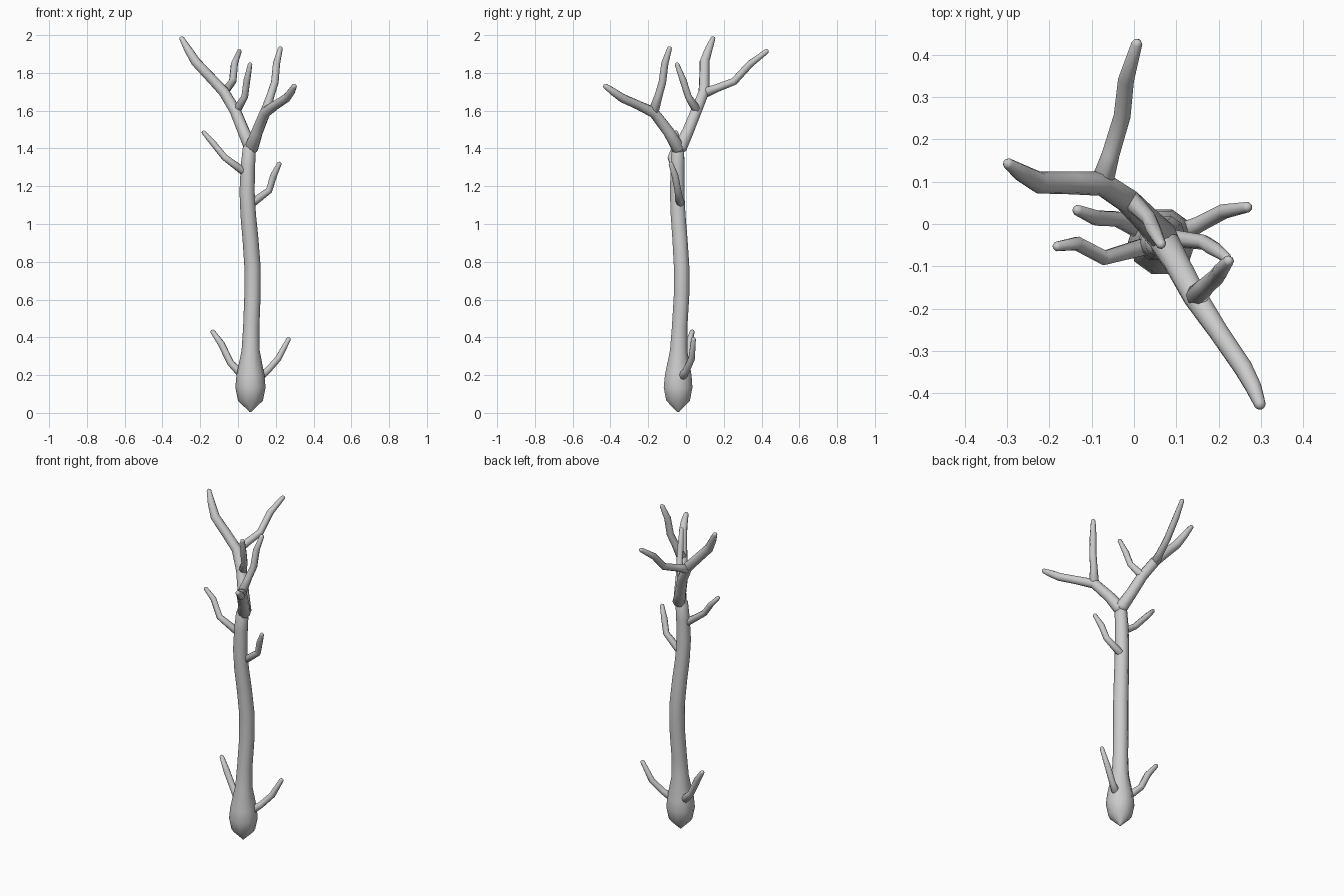
import bpy, bmesh, math
from mathutils import Vector


def tube(name, pts, sides=10, start_cap=0.6, end_cap=0.9):
    """Skin a path of (x, y, z, radius) with round rings and domed ends."""
    P = [Vector(p[:3]) for p in pts]
    R = [p[3] for p in pts]
    n = len(P)
    bm = bmesh.new()
    dirs = [(P[min(i + 1, n - 1)] - P[max(i - 1, 0)]).normalized() for i in range(n)]
    # stations: (centre, direction, radius), with one extra ring for each dome
    st = [(P[i], dirs[i], R[i]) for i in range(n)]
    if start_cap:
        st.insert(0, (P[0] - dirs[0] * R[0] * start_cap * 0.7, dirs[0], R[0] * 0.7))
    if end_cap:
        st.append((P[-1] + dirs[-1] * R[-1] * end_cap * 0.6, dirs[-1], R[-1] * 0.7))
    side = Vector((1, 0, 0)) if abs(dirs[0].x) < 0.8 else Vector((0, 1, 0))
    rings = []
    for c, d, r in st:
        side = (side - d * side.dot(d)).normalized()
        up = d.cross(side)
        ring = []
        for k in range(sides):
            a = 2 * math.pi * k / sides
            ring.append(bm.verts.new(c + (side * math.cos(a) + up * math.sin(a)) * r))
        rings.append(ring)
    for a, b in zip(rings, rings[1:]):
        for k in range(sides):
            j = (k + 1) % sides
            bm.faces.new((a[k], a[j], b[j], b[k]))
    low = bm.verts.new(P[0] - dirs[0] * R[0] * start_cap)
    high = bm.verts.new(P[-1] + dirs[-1] * R[-1] * end_cap)
    for k in range(sides):
        j = (k + 1) % sides
        bm.faces.new((low, rings[0][j], rings[0][k]))
        bm.faces.new((high, rings[-1][k], rings[-1][j]))
    bmesh.ops.recalc_face_normals(bm, faces=bm.faces)
    me = bpy.data.meshes.new(name)
    bm.to_mesh(me)
    bm.free()
    for f in me.polygons:
        f.use_smooth = True
    ob = bpy.data.objects.new(name, me)
    bpy.context.collection.objects.link(ob)
    return ob


# trunk: pointed foot, swollen base, slightly swaying stem
tube("trunk", [
    (.066, -.042, .008, .008), (.066, -.042, .065, .066), (.066, -.042, .135, .080),
    (.066, -.041, .20, .074), (.067, -.039, .33, .048), (.07, -.034, .45, .043),
    (.077, -.023, .63, .043), (.077, -.023, .77, .043), (.066, -.032, .92, .042),
    (.054, -.042, 1.05, .041), (.048, -.047, 1.17, .040), (.052, -.045, 1.30, .038),
    (.06, -.043, 1.40, .035)], sides=10)

# two main limbs of the fork
tube("left_limb", [
    (.068, -.03, 1.405, .037), (.03, .01, 1.49, .032), (-.015, .055, 1.60, .030),
    (-.075, .095, 1.70, .029), (-.145, .097, 1.775, .027),
    (-.225, .098, 1.86, .026), (-.265, .12, 1.925, .021), (-.298, .143, 1.983, .013)])
tube("right_limb", [
    (.07, -.04, 1.40, .037), (.10, -.09, 1.485, .031), (.143, -.17, 1.59, .029),
    (.20, -.255, 1.63, .024), (.258, -.34, 1.668, .023), (.282, -.385, 1.70, .020),
    (.298, -.427, 1.73, .014)])

# thin twigs, each a short kinked path
twigs = {
    "right_limb_twig": [(.148, -.17, 1.60, .027), (.172, -.145, 1.68, .021),
                        (.195, -.125, 1.75, .020), (.204, -.112, 1.85, .019),
                        (.224, -.087, 1.93, .013)],
    "left_limb_back_twig": [(-.075, .10, 1.695, .027), (-.055, .165, 1.72, .021),
                            (-.028, .255, 1.755, .020), (-.019, .34, 1.848, .019),
                            (.007, .427, 1.914, .013)],
    "left_limb_inner_twig": [(-.006, .055, 1.605, .024), (.036, .012, 1.675, .018),
                             (.047, -.015, 1.76, .018), (.064, -.048, 1.845, .012)],
    "trunk_left_twig": [(.03, -.052, 1.278, .022), (-.07, -.08, 1.352, .018),
                        (-.135, -.046, 1.432, .017), (-.182, -.053, 1.485, .012)],
    "trunk_right_twig": [(.075, -.032, 1.11, .022), (.165, -.043, 1.178, .018),
                         (.188, -.058, 1.255, .018), (.219, -.08, 1.32, .012)],
    "base_left_twig": [(.02, -.015, .205, .024), (-.04, .012, .265, .019),
                       (-.088, .014, .365, .019), (-.134, .033, .43, .013)],
    "base_right_twig": [(.12, -.018, .195, .024), (.155, .0, .222, .019),
                        (.213, .03, .288, .018), (.268, .04, .39, .013)],
}
for name, pts in twigs.items():
    tube(name, pts, sides=8)
